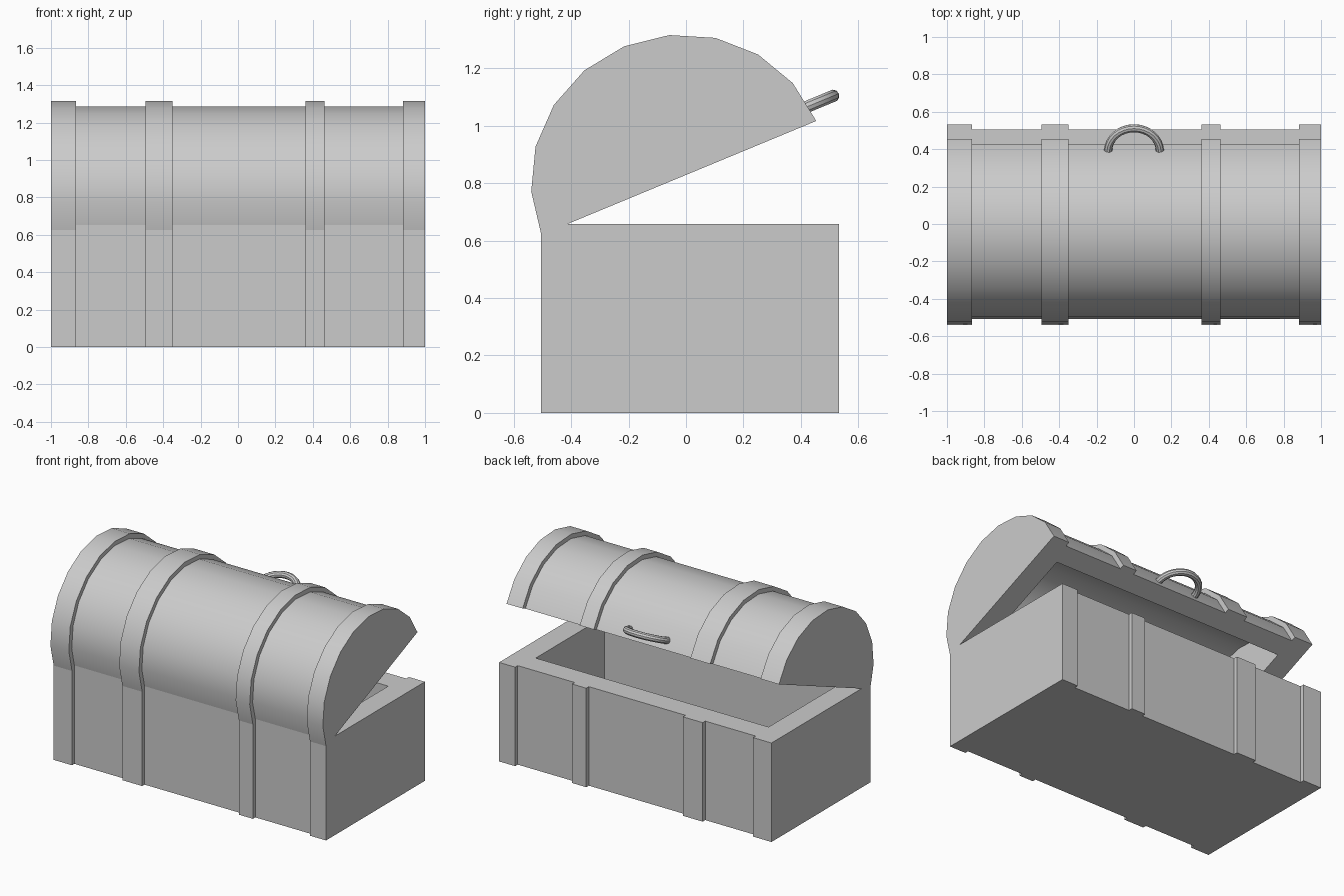
import bpy, bmesh, math

if "Cube" in bpy.data.objects:
    bpy.data.objects.remove(bpy.data.objects["Cube"])

TILT = math.radians(22.5)
LID_Y, LID_Z = -0.025, 0.818          # middle of the lid's flat underside
BANDS = [(-1, -0.865), (-0.495, -0.35), (0.36, 0.463), (0.882, 1)]


def prism(name, profile, spans):
    """Extrude a (y, z) outline along x over each span."""
    bm = bmesh.new()
    for x0, x1 in spans:
        face = bm.faces.new([bm.verts.new((x0, y, z)) for y, z in profile])
        ext = bmesh.ops.extrude_face_region(bm, geom=[face])
        verts = [v for v in ext["geom"] if isinstance(v, bmesh.types.BMVert)]
        bmesh.ops.translate(bm, verts=verts, vec=(x1 - x0, 0, 0))
    bmesh.ops.recalc_face_normals(bm, faces=bm.faces)
    mesh = bpy.data.meshes.new(name)
    bm.to_mesh(mesh)
    bm.free()
    ob = bpy.data.objects.new(name, mesh)
    bpy.context.collection.objects.link(ob)
    return ob


def rect(y0, y1, z0, z1):
    return [(y0, z0), (y1, z0), (y1, z1), (y0, z1)]


def arch(a, b, v=0.0):
    """Half ellipse in ten facets, in lid space."""
    return [(a * math.cos(math.pi * i / 10), b * math.sin(math.pi * i / 10) + v)
            for i in range(11)]


def activate(ob):
    bpy.ops.object.select_all(action="DESELECT")
    ob.select_set(True)
    bpy.context.view_layer.objects.active = ob


def hollow(ob, cutter):
    mod = ob.modifiers.new("hollow", "BOOLEAN")
    mod.operation, mod.solver, mod.object = "DIFFERENCE", "EXACT", cutter
    activate(ob)
    bpy.ops.object.modifier_apply(modifier=mod.name)
    bpy.data.objects.remove(cutter)


def place_on_lid(ob):
    ob.location = (0, LID_Y, LID_Z)
    ob.rotation_euler = (TILT, 0, 0)
    activate(ob)
    bpy.ops.object.shade_smooth_by_angle(angle=math.radians(30))


# Box: hollow tub with raised straps front and back
box = prism("chest_box", rect(-0.48, 0.505, 0, 0.657), [(-1, 1)])
hollow(box, prism("box_cutter", rect(-0.365, 0.355, 0.14, 0.9), [(-0.855, 0.855)]))
prism("box_straps_hinge_side", rect(-0.505, -0.48, 0, 0.657), BANDS)
prism("box_straps_handle_side", rect(0.505, 0.532, 0, 0.657), BANDS)

# Lid: hollow barrel top, tilted open
lid = prism("lid", arch(0.487, 0.467), [(-1, 1)])
hollow(lid, prism("lid_cutter", [(0.36, -0.1)] + arch(0.36, 0.34) + [(-0.36, -0.1)],
                  [(-0.855, 0.855)]))
place_on_lid(lid)

# Lid straps
straps = prism("lid_straps", arch(0.518, 0.496) + arch(0.487, 0.467)[::-1], BANDS)
place_on_lid(straps)

# Handle: half-ring tube standing out of the lid edge
curve = bpy.data.curves.new("handle", "CURVE")
curve.dimensions = "3D"
curve.bevel_depth = 0.022
curve.bevel_resolution = 3
curve.use_fill_caps = True
spline = curve.splines.new("POLY")
N = 16
spline.points.add(N)
for i, p in enumerate(spline.points):
    t = math.pi * i / N
    p.co = (0.138 * math.cos(t), 0.475 + 0.13 * math.sin(t), 0.058, 1)
handle = bpy.data.objects.new("handle", curve)
bpy.context.collection.objects.link(handle)
activate(handle)
bpy.ops.object.convert(target="MESH")
place_on_lid(bpy.context.view_layer.objects.active)
